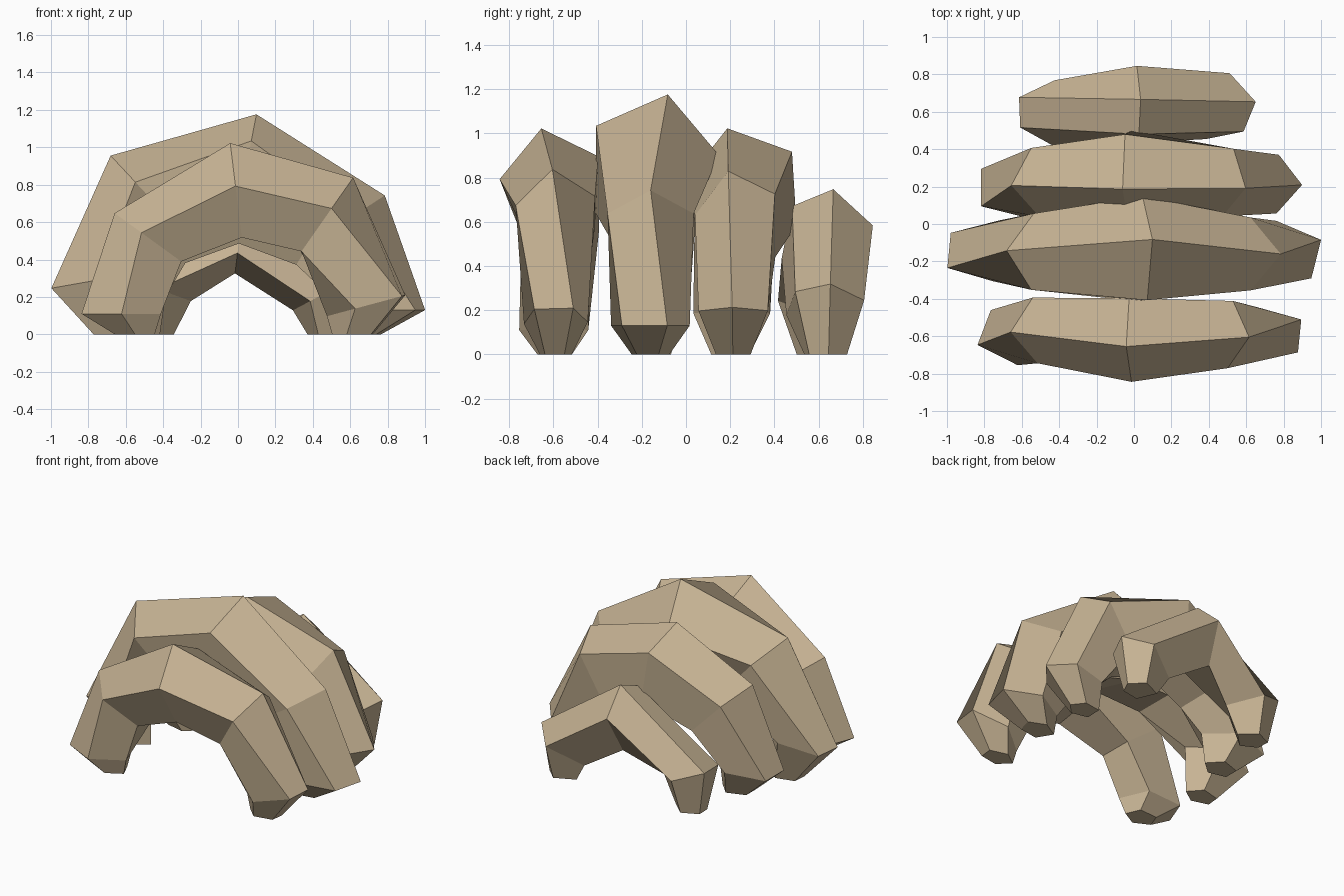
import bpy, bmesh, math

stone = bpy.data.materials.new("tan stone")
stone.diffuse_color = (0.57, 0.452, 0.296, 1)
# section shapes: (turn from the outer edge, relative size) of the five corners
REGULAR = ((0, 1), (72, 1), (144, 1.03), (216, 1.08), (288, 1))
DEEP = ((0, 1), (72, 1), (144, 1.15), (216, 1.15), (288, 1))
BROAD = ((0, 1), (58, 1.02), (122, 1.15), (204, 1.08), (288, 1))


def ring(shape, x, y, z, lean, r, ry, ridge):
    """Five-sided section: lean = outward direction in xz, ridge = angle of the outer edge."""
    pts = []
    d = math.radians(lean)
    for turn, size in shape:
        a = math.radians(ridge + turn)
        out = r * size * math.sin(a)
        pts.append((x + out * math.cos(d), y + ry * size * math.cos(a), z + out * math.sin(d)))
    return pts


def arch(name, rings, spread, scale, shape=REGULAR):
    """Loft the sections from left to right and add a small flat foot at each end."""
    def foot(s):
        x, y, z, lean, r, ry, ridge = s
        return (x * spread, y, 0, 0 if x > 0 else 180, r * scale, ry * scale, ridge)

    sections = [foot(rings[0])] + rings + [foot(rings[-1])]
    bm = bmesh.new()
    loops = [[bm.verts.new(p) for p in ring(shape, *s)] for s in sections]
    for a, b in zip(loops, loops[1:]):
        for k in range(5):
            n = (k + 1) % 5
            bm.faces.new((a[k], a[n], b[n], b[k]))
    bm.faces.new(loops[0])
    bm.faces.new(loops[-1][::-1])
    bmesh.ops.recalc_face_normals(bm, faces=bm.faces)
    mesh = bpy.data.meshes.new(name)
    bm.to_mesh(mesh)
    bm.free()
    mesh.materials.append(stone)
    ob = bpy.data.objects.new(name, mesh)
    bpy.context.collection.objects.link(ob)


# each section: x, y, z, lean, radius, y radius, ridge angle
arch("front_arch", [
    (-0.63, -0.59, 0.11, 180, 0.22, 0.165, 110),
    (-0.47, -0.565, 0.51, 144, 0.235, 0.185, 94),
    (-0.01, -0.605, 0.765, 97, 0.265, 0.24, 102),
    (0.47, -0.585, 0.63, 55, 0.255, 0.19, 96),
    (0.71, -0.59, 0.16, 15, 0.225, 0.15, 58)], 0.88, 0.5)

arch("tall_arch", [
    (-0.81, -0.15, 0.28, 190, 0.225, 0.16, 122),
    (-0.48, -0.15, 0.74, 133, 0.295, 0.215, 88),
    (0.04, -0.15, 0.875, 79, 0.315, 0.3, 77),
    (0.55, -0.16, 0.59, 33, 0.28, 0.205, 90),
    (0.79, -0.16, 0.13, 0, 0.232, 0.178, 65)], 0.84, 0.48, DEEP)

arch("middle_arch", [
    (-0.64, 0.195, 0.18, 185, 0.22, 0.17, 126),
    (-0.47, 0.23, 0.57, 135, 0.265, 0.195, 97),
    (-0.03, 0.26, 0.77, 97, 0.265, 0.265, 106),
    (0.46, 0.235, 0.61, 58, 0.265, 0.195, 103),
    (0.71, 0.215, 0.19, 7, 0.19, 0.165, 92)], 0.85, 0.5, DEEP)

arch("low_back_arch", [
    (-0.45, 0.605, 0.25, 160, 0.195, 0.165, 64),
    (0.01, 0.645, 0.54, 83, 0.21, 0.205, 84),
    (0.475, 0.635, 0.225, 28, 0.2, 0.175, 84)], 1.02, 0.55, BROAD)
